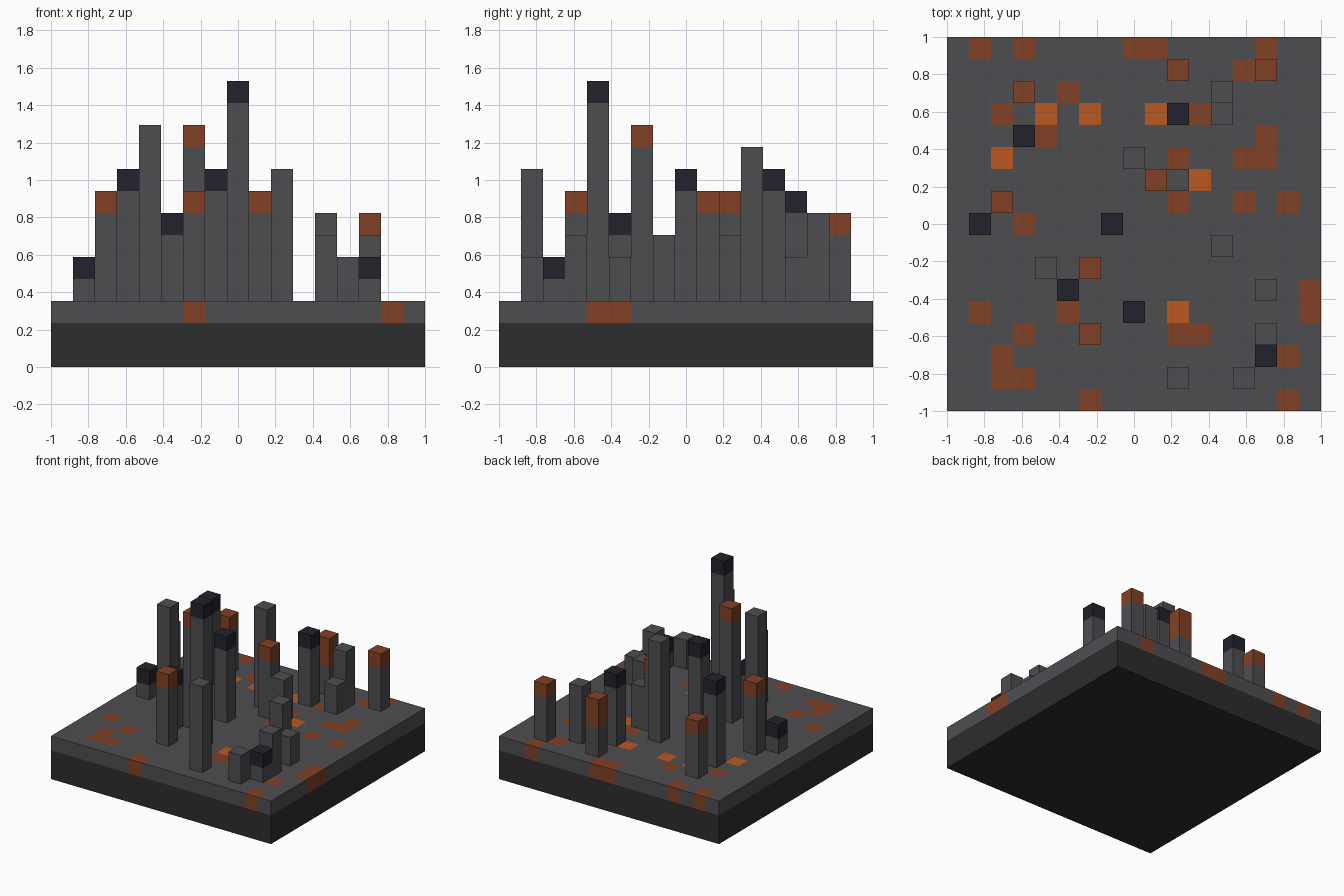
import bpy
import bmesh
from mathutils import Matrix, Vector

cube = bpy.data.objects.get("Cube")
if cube:
    bpy.data.objects.remove(cube, do_unlink=True)

CELLS = 17
U = 2 / CELLS          # size of one block
BASE, GROUND = 2, 3    # top levels of base and ground, in blocks


def material(name, rgb):
    m = bpy.data.materials.new(name)
    m.use_nodes = True
    m.diffuse_color = (*rgb, 1)
    bsdf = next(n for n in m.node_tree.nodes if n.type == 'BSDF_PRINCIPLED')
    bsdf.inputs["Base Color"].default_value = (*rgb, 1)
    return m


STONE = material("grey stone", (.076, .074, .083))
RUST = material("rust", (.223, .053, .018))
EMBER = material("ember orange", (.49, .1, .016))
DARK = material("dark blue stone", (.016, .016, .025))
BEDROCK = material("bedrock", (.026, .026, .026))


def finish(name, bm, mats):
    bmesh.ops.recalc_face_normals(bm, faces=bm.faces[:])
    me = bpy.data.meshes.new(name)
    bm.to_mesh(me)
    bm.free()
    for m in mats:
        me.materials.append(m)
    ob = bpy.data.objects.new(name, me)
    bpy.context.collection.objects.link(ob)


def box(bm, x, y, width, bottom, top):
    mat = (Matrix.Translation((x, y, (bottom + top) / 2))
           @ Matrix.Diagonal((width, width, top - bottom, 1)))
    bmesh.ops.create_cube(bm, size=1, matrix=mat)


# Base slab
bm = bmesh.new()
box(bm, 0, 0, 2, 0, BASE * U)
finish("base_slab", bm, [BEDROCK])

# Coloured ground blocks: row from the front, then columns from the right side
RUST_ROWS = {
    16: (1, 3, 8, 9, 14), 15: (13,), 14: (5,), 13: (2, 11), 12: (4, 14),
    11: (10, 13, 14), 9: (10, 13, 15), 8: (3,), 5: (16,), 4: (1, 5, 16),
    3: (3, 10, 11), 2: (2, 15), 1: (2, 3), 0: (6, 15),
}
EMBER_ROWS = {13: (4, 6, 9), 11: (2,), 10: (11,), 4: (10,)}


def cell(v):
    return min(CELLS - 1, max(0, int((v + 1) / U)))


# Ground layer, one block thick
bm = bmesh.new()
bmesh.ops.create_grid(bm, x_segments=CELLS, y_segments=CELLS, size=1,
                      matrix=Matrix.Translation((0, 0, BASE * U)))
ext = bmesh.ops.extrude_face_region(bm, geom=bm.faces[:])
bmesh.ops.translate(bm, vec=Vector((0, 0, U)),
                    verts=[v for v in ext["geom"] if isinstance(v, bmesh.types.BMVert)])
for f in bm.faces:
    c = f.calc_center_median()
    column, row = cell(c.x), cell(c.y)
    if column in RUST_ROWS.get(row, ()):
        f.material_index = 1
    elif column in EMBER_ROWS.get(row, ()):
        f.material_index = 2
finish("ground_layer", bm, [STONE, RUST, EMBER])

# Towers: cap material, then (column, row, height) in blocks
TOWERS = [
    ("plain", STONE, [(12, 14, 7), (12, 13, 5), (8, 11, 10), (10, 10, 6),
                      (12, 7, 6), (4, 6, 11), (14, 5, 5), (14, 3, 6),
                      (10, 1, 9), (13, 1, 5)]),
    ("rust", RUST, [(10, 15, 7), (14, 15, 7), (3, 14, 7), (9, 10, 8),
                    (2, 9, 8), (6, 6, 11), (6, 3, 8)]),
    ("dark", DARK, [(10, 13, 8), (3, 12, 9), (1, 8, 5), (7, 8, 9),
                    (5, 5, 7), (8, 4, 13), (14, 2, 5)]),
]
TALL_CAPS = {(10, 15)}   # caps two blocks deep

for kind, cap, spots in TOWERS:
    for n, (i, j, h) in enumerate(spots, 1):
        cap_from = (h - (2 if (i, j) in TALL_CAPS else 1)) * U
        bm = bmesh.new()
        box(bm, (i + .5) * U - 1, (j + .5) * U - 1, U, GROUND * U, h * U)
        # cut the cap line and colour everything above it
        bmesh.ops.bisect_plane(bm, geom=bm.verts[:] + bm.edges[:] + bm.faces[:],
                               plane_co=(0, 0, cap_from), plane_no=(0, 0, 1))
        for f in bm.faces:
            f.material_index = int(f.calc_center_median().z > cap_from)
        finish(f"{kind}_tower_{n}", bm, [STONE, cap])
